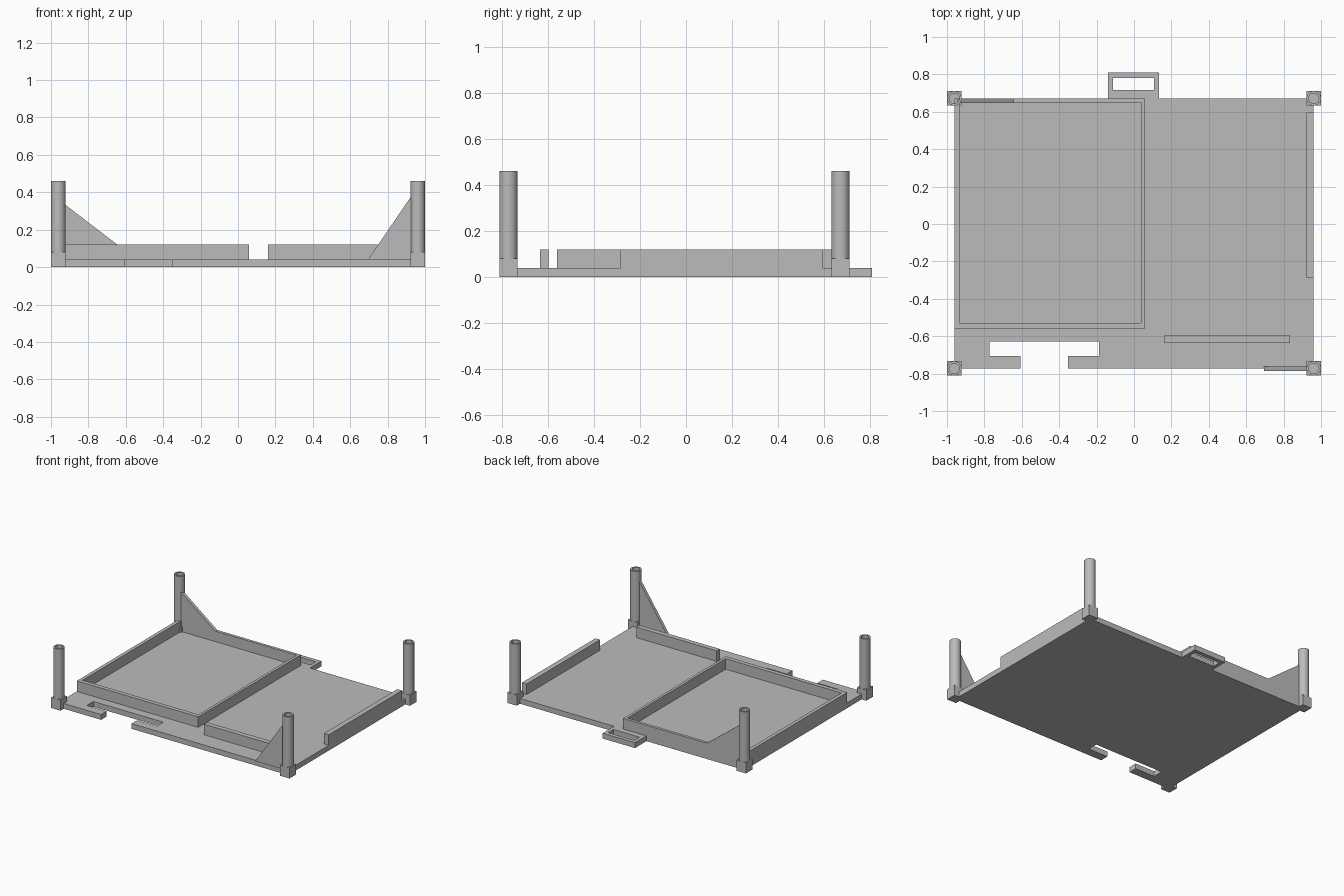
import bpy, bmesh, math

if "Cube" in bpy.data.objects:
    bpy.data.objects.remove(bpy.data.objects["Cube"])

grey = bpy.data.materials.new("plain grey")
grey.diffuse_color = (0.5, 0.5, 0.5, 1)
grey.use_nodes = True
grey.node_tree.nodes["Principled BSDF"].inputs["Base Color"].default_value = grey.diffuse_color


def finish(bm, name):
    bmesh.ops.recalc_face_normals(bm, faces=bm.faces)
    mesh = bpy.data.meshes.new(name)
    bm.to_mesh(mesh)
    bm.free()
    mesh.materials.append(grey)
    obj = bpy.data.objects.new(name, mesh)
    bpy.context.collection.objects.link(obj)
    return obj


def prism(name, points, move):
    """Extrude a closed 3D outline along a vector."""
    bm = bmesh.new()
    face = bm.faces.new([bm.verts.new(p) for p in points])
    out = bmesh.ops.extrude_face_region(bm, geom=[face])
    verts = [g for g in out["geom"] if isinstance(g, bmesh.types.BMVert)]
    bmesh.ops.translate(bm, verts=verts, vec=move)
    return finish(bm, name)


def rect(x0, x1, y0, y1, z):
    return [(x0, y0, z), (x1, y0, z), (x1, y1, z), (x0, y1, z)]


def box(name, x0, x1, y0, y1, z0, z1):
    return prism(name, rect(x0, x1, y0, y1, z0), (0, 0, z1 - z0))


def ring(name, outer, inner, z0, z1):
    """Rectangular frame with an open middle."""
    bm = bmesh.new()
    loops = [[bm.verts.new(p) for p in rect(*r, z)]
             for r, z in ((outer, z0), (outer, z1), (inner, z1), (inner, z0))]
    for k in range(4):
        a, b = loops[k], loops[(k + 1) % 4]
        for i in range(4):
            j = (i + 1) % 4
            bm.faces.new((a[i], a[j], b[j], b[i]))
    return finish(bm, name)


def tube(name, x, y, z0, z1, r_out, r_in, n=40):
    """Upright hollow post."""
    bm = bmesh.new()
    loops = []
    for r, z in ((r_out, z0), (r_out, z1), (r_in, z1), (r_in, z0)):
        loops.append([bm.verts.new((x + r * math.cos(2 * math.pi * i / n),
                                    y + r * math.sin(2 * math.pi * i / n), z))
                      for i in range(n)])
    for k in range(4):
        a, b = loops[k], loops[(k + 1) % 4]
        for i in range(n):
            j = (i + 1) % n
            bm.faces.new((a[i], a[j], b[j], b[i]))
    obj = finish(bm, name)
    bpy.ops.object.select_all(action='DESELECT')
    bpy.context.view_layer.objects.active = obj
    obj.select_set(True)
    bpy.ops.object.shade_smooth_by_angle(angle=math.radians(35))


X, FRONT, BACK = 0.961, -0.772, 0.672
FLOOR, WALL = 0.04, 0.12

# Base plate with a T-shaped slot in the front edge
outline = [(-X, FRONT), (-0.608, FRONT), (-0.608, -0.706), (-0.773, -0.706),
           (-0.773, -0.628), (-0.187, -0.628), (-0.187, -0.706),
           (-0.352, -0.706), (-0.352, FRONT), (X, FRONT), (X, BACK), (-X, BACK)]
prism("base_plate", [(x, y, 0) for x, y in outline], (0, 0, FLOOR))

# Loop tab on the back edge
ring("back_tab", (-0.139, 0.133, BACK, 0.81), (-0.112, 0.107, 0.717, 0.78), 0, FLOOR)

# Tray frame and low retaining walls
ring("tray_frame", (-X, 0.058, -0.56, BACK), (-0.934, 0.037, -0.528, 0.65), FLOOR, WALL)
box("right_wall", 0.921, X, -0.285, 0.595, FLOOR, WALL)
box("front_wall", 0.16, 0.835, -0.635, -0.597, FLOOR, WALL)

# Corner posts on square feet
for sx, side in ((-1, "left"), (1, "right")):
    for y, end in ((FRONT, "front"), (BACK, "back")):
        x, h = sx * X, 0.039
        box(f"{end}_{side}_foot", x - h, x + h, y - h, y + h, 0, 0.08)
        tube(f"{end}_{side}_post", x, y, 0.08, 0.46, h, 0.027)

# Triangular braces against two posts
prism("back_left_brace", [(-0.945, 0.648, WALL), (-0.645, 0.648, WALL),
                          (-0.945, 0.648, 0.35)], (0, BACK - 0.648, 0))
prism("front_right_brace", [(0.695, -0.785, FLOOR), (0.93, -0.785, FLOOR),
                            (0.93, -0.785, 0.385)], (0, 0.023, 0))
